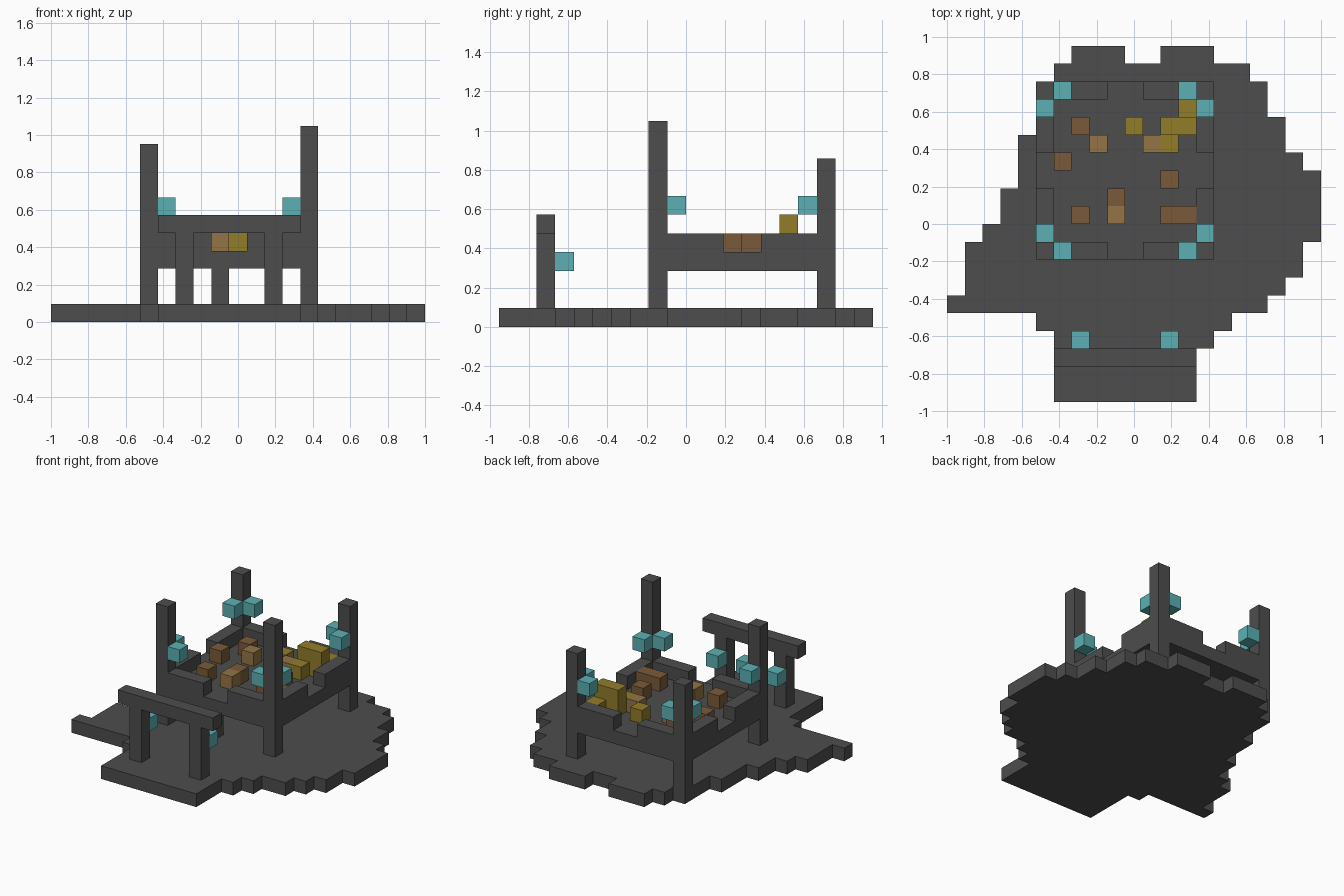
import bpy
import bmesh

# Everything sits on a cubic grid of this cell size
CELL = 2 / 21
HALF_X, HALF_Y = 10.5, 10

start_cube = bpy.data.objects.get("Cube")
if start_cube:
    bpy.data.objects.remove(start_cube, do_unlink=True)


def make_material(name, color):
    mat = bpy.data.materials.new(name)
    mat.use_nodes = True
    rgba = (*color, 1)
    mat.diffuse_color = rgba
    mat.node_tree.nodes["Principled BSDF"].inputs["Base Color"].default_value = rgba
    return mat


stone = make_material("dark stone", (.075, .075, .075))
crystal = make_material("teal crystal", (.107, .434, .462))
dark_wood = make_material("dark wood", (.195, .102, .042))
pale_wood = make_material("pale wood", (.296, .174, .061))
gold = make_material("old gold", (.29, .205, .023))


def slab(name, outline, bottom, top, mat):
    """Extrude a grid outline (counter-clockwise) between two grid heights."""
    bm = bmesh.new()
    verts = [bm.verts.new(((x - HALF_X) * CELL, (y - HALF_Y) * CELL, bottom * CELL))
             for x, y in outline]
    base = bm.faces.new(verts)
    extruded = bmesh.ops.extrude_face_region(bm, geom=[base], use_keep_orig=True)
    moved = [v for v in extruded["geom"] if isinstance(v, bmesh.types.BMVert)]
    bmesh.ops.translate(bm, verts=moved, vec=(0, 0, (top - bottom) * CELL))
    bmesh.ops.recalc_face_normals(bm, faces=bm.faces[:])
    mesh = bpy.data.meshes.new(name)
    bm.to_mesh(mesh)
    bm.free()
    mesh.materials.append(mat)
    obj = bpy.data.objects.new(name, mesh)
    bpy.context.collection.objects.link(obj)
    return obj


def block(name, x, y, z, mat, width=1, depth=1, height=1):
    """Box measured in cells from its lowest corner."""
    outline = [(x, y), (x + width, y), (x + width, y + depth), (x, y + depth)]
    return slab(name, outline, z, z + height, mat)


# Ground: stepped edges, each row is (end y, left x, right x)
rows = [(3, 6, 14), (4, 6, 15), (5, 5, 16), (6, 0, 18), (7, 1, 19), (9, 1, 20),
        (10, 2, 21), (12, 3, 21), (13, 4, 21), (14, 4, 20), (15, 4, 19),
        (16, 5, 19), (18, 5, 18), (19, 6, 17)]
left_edge, right_edge = [], []
start = 0
for end, left, right in rows:
    left_edge += [(left, start), (left, end)]
    right_edge += [(right, start), (right, end)]
    start = end
rear_tabs = [(15, 19), (15, 20), (12, 20), (12, 19),
             (10, 19), (10, 20), (7, 20), (7, 19)]
ground_outline = list(dict.fromkeys(right_edge + rear_tabs + left_edge[::-1]))
slab("ground", ground_outline, 0, 1, stone)

# Raised deck with notched corners for the posts
deck_outline = [(6, 8), (14, 8), (14, 9), (15, 9), (15, 17), (14, 17),
                (14, 18), (6, 18), (6, 17), (5, 17), (5, 9), (6, 9)]
slab("deck", deck_outline, 3, 4, stone)

# Corner posts, each with two crystals on its inward faces
for side, x, inward_x in (("right", 5, 1), ("left", 14, -1)):
    for end, y, inward_y in (("front", 8, 1), ("back", 17, -1)):
        if end == "back":
            top = 9
        else:
            top = 10 if side == "right" else 11
        label = f"{end}_{side}"
        block(f"{label}_post", x, y, 1, stone, height=top - 1)
        block(f"{label}_crystal_across", x + inward_x, y, 6, crystal)
        block(f"{label}_crystal_along", x, y + inward_y, 6, crystal)

# Low rails with an opening in the middle of every side
for end, y in (("front", 8), ("back", 17)):
    block(f"{end}_rail_right", 6, y, 4, stone, width=3)
    block(f"{end}_rail_left", 11, y, 4, stone, width=3)
for side, x in (("right", 5), ("left", 14)):
    block(f"{side}_rail_front", x, 9, 4, stone, depth=3)
    block(f"{side}_rail_back", x, 14, 4, stone, depth=3)

# Short support under the front opening
block("front_support", 9, 8, 1, stone, height=2)

# Gate with a crystal behind each post
block("gate_beam", 6, 2, 5, stone, width=8)
for side, x in (("right", 7), ("left", 12)):
    block(f"gate_post_{side}", x, 2, 1, stone, height=4)
    block(f"gate_crystal_{side}", x, 3, 3, crystal)

# Goods on the deck, back row first: d dark crate, p pale crate,
# g gold block, G double-height gold block
goods_map = [".......g",
             ".d..g.GG",
             "..p..pg.",
             "d.......",
             "......d.",
             "...d....",
             ".d.p..dd"]
goods = {"d": ("dark_crate", dark_wood, 1), "p": ("pale_crate", pale_wood, 1),
         "g": ("gold_block", gold, 1), "G": ("tall_gold_block", gold, 2)}
for row, line in enumerate(goods_map):
    for column, mark in enumerate(line):
        if mark in goods:
            name, mat, height = goods[mark]
            block(name, 6 + column, 16 - row, 4, mat, height=height)
